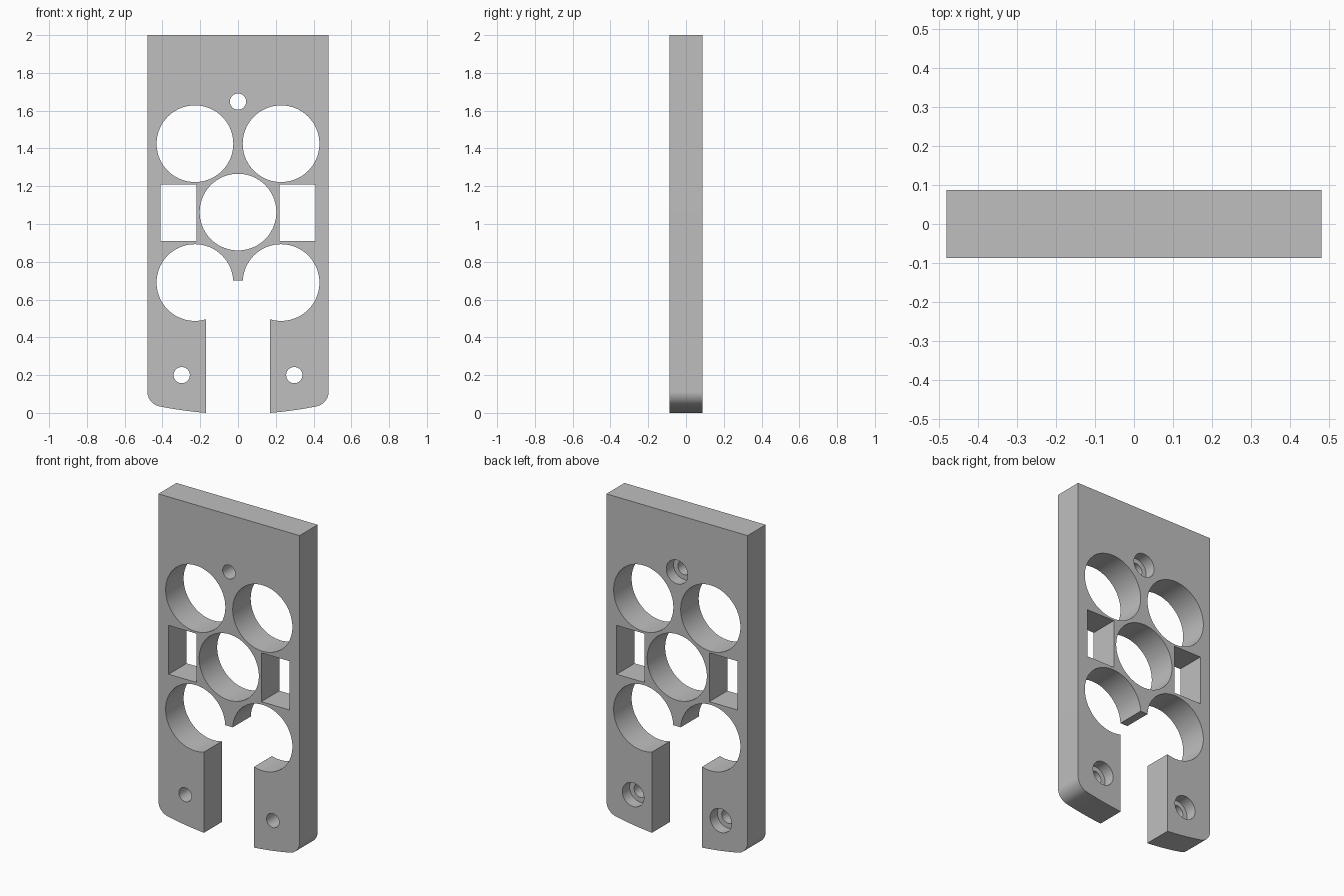
import bpy, bmesh, math

cube = bpy.data.objects.get("Cube")
if cube:
    bpy.data.objects.remove(cube, do_unlink=True)

HALF_W, HALF_T, HEIGHT = 0.48, 0.0875, 2.0
SLOT = 0.17       # half width of the bottom slot
CORNER = 0.08     # bottom corner radius
BORE = 0.203      # big round opening

grey = bpy.data.materials.new("plain_grey")
grey.use_nodes = True
grey.diffuse_color = (0.52, 0.52, 0.52, 1)
grey.node_tree.nodes["Principled BSDF"].inputs["Base Color"].default_value = grey.diffuse_color


def prism(name, points, y0, y1):
    """Extrude an x-z outline from y0 to y1."""
    bm = bmesh.new()
    face = bm.faces.new([bm.verts.new((x, y0, z)) for x, z in points])
    new = bmesh.ops.extrude_face_region(bm, geom=[face])["geom"]
    for v in new:
        if isinstance(v, bmesh.types.BMVert):
            v.co.y = y1
    bmesh.ops.recalc_face_normals(bm, faces=bm.faces)
    mesh = bpy.data.meshes.new(name)
    bm.to_mesh(mesh)
    bm.free()
    obj = bpy.data.objects.new(name, mesh)
    bpy.context.collection.objects.link(obj)
    mesh.materials.append(grey)
    return obj


def circle(cx, cz, r, n=72):
    return [(cx + r * math.cos(math.tau * i / n), cz + r * math.sin(math.tau * i / n))
            for i in range(n)]


def rect(x0, x1, z0, z1):
    return [(x0, z0), (x1, z0), (x1, z1), (x0, z1)]


# Plate outline: gently bowed bottom edge and rounded lower corners
def bow(x):
    return 0.24 * (x * x - SLOT * SLOT)


tilt = math.radians(11.3)
cx = HALF_W - CORNER
tx = cx + CORNER * math.sin(tilt)
cz = bow(tx) + CORNER * math.cos(tilt)
right = [(SLOT + (tx - SLOT) * i / 12, bow(SLOT + (tx - SLOT) * i / 12)) for i in range(12)]
for i in range(17):
    a = -math.pi / 2 + tilt + (math.pi / 2 - tilt) * i / 16
    right.append((cx + CORNER * math.cos(a), cz + CORNER * math.sin(a)))
right.append((HALF_W, HEIGHT))
outline = right + [(-x, z) for x, z in reversed(right)]
plate = prism("mounting_plate", outline, -HALF_T, HALF_T)

# Openings through the plate
through = [rect(-SLOT, SLOT, -0.1, 0.70), circle(0, 1.063, BORE)]
for s in (-1, 1):
    through += [circle(s * 0.228, 1.425, BORE), circle(s * 0.228, 0.69, BORE),
                rect(s * 0.315 - 0.095, s * 0.315 + 0.095, 0.91, 1.21)]
cutters = [prism("opening_cutter", p, -0.2, 0.2) for p in through]

# Screw holes, counterbored from the back
for x, z in ((0, 1.648), (-0.298, 0.2), (0.298, 0.2)):
    cutters.append(prism("screw_hole_cutter", circle(x, z, 0.043, 40), -0.2, 0.2))
    cutters.append(prism("counterbore_cutter", circle(x, z, 0.073, 48), HALF_T - 0.07, 0.2))

for c in cutters:
    c.hide_render = True
    mod = plate.modifiers.new("cut", 'BOOLEAN')
    mod.operation, mod.solver, mod.object = 'DIFFERENCE', 'EXACT', c

# Bake the cuts and drop the cutters
bpy.context.view_layer.update()
deps = bpy.context.evaluated_depsgraph_get()
baked = bpy.data.meshes.new_from_object(plate.evaluated_get(deps))
plate.modifiers.clear()
plate.data = baked
for c in cutters:
    bpy.data.objects.remove(c, do_unlink=True)

# Smooth bores, sharp rims
bpy.ops.object.select_all(action='DESELECT')
plate.select_set(True)
bpy.context.view_layer.objects.active = plate
bpy.ops.object.shade_smooth_by_angle(angle=math.radians(30))
